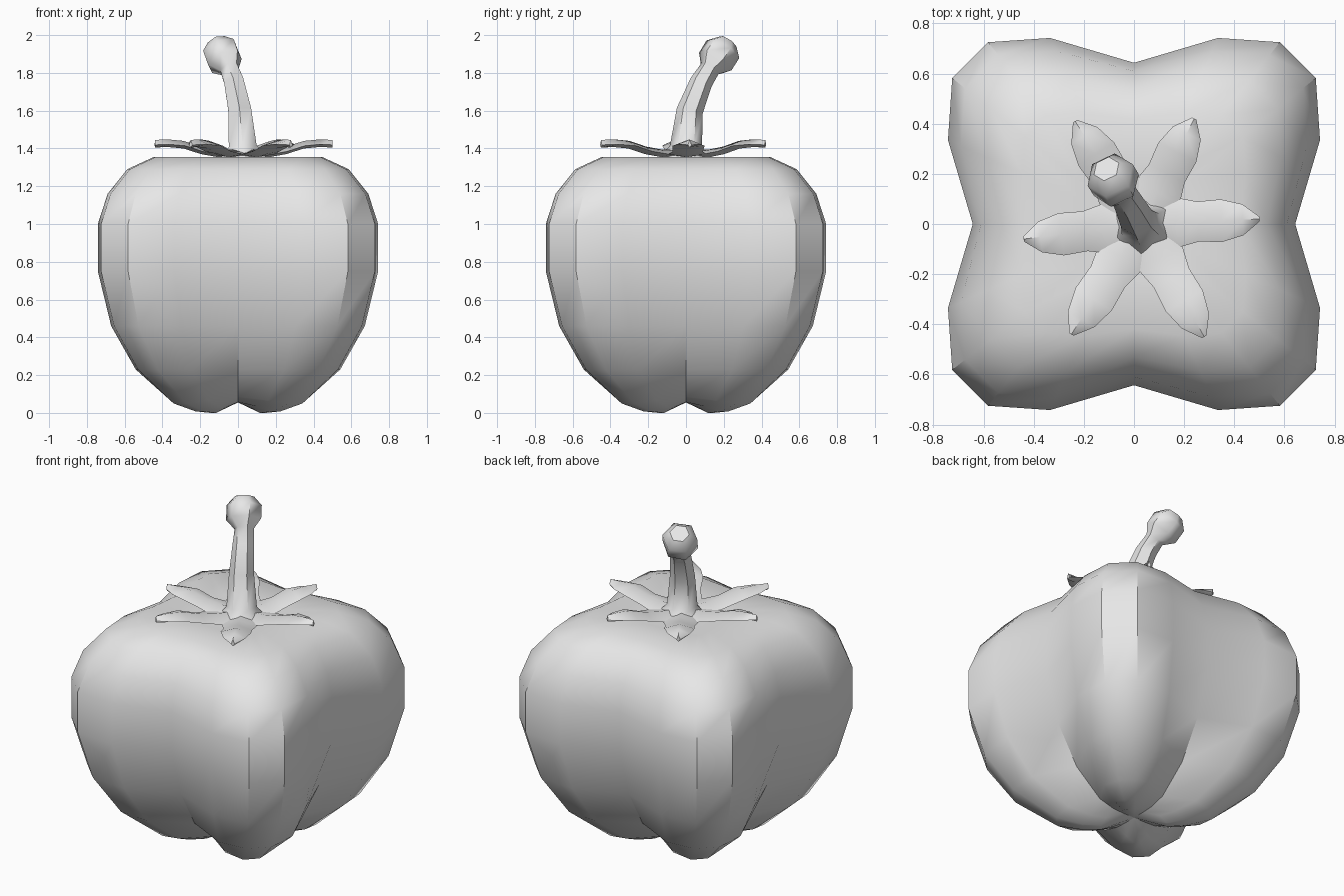
import bpy, math
from mathutils import Vector

if "Cube" in bpy.data.objects:
    bpy.data.objects.remove(bpy.data.objects["Cube"], do_unlink=True)

grey = bpy.data.materials.new("plain_grey")
grey.use_nodes = True
grey.diffuse_color = (0.8, 0.8, 0.8, 1)
grey.node_tree.nodes["Principled BSDF"].inputs["Base Color"].default_value = (0.8, 0.8, 0.8, 1)


def loft(name, rings, angle, start=None, end=None):
    """Skin equal-sized rings; close each end with a point or a flat face."""
    n = len(rings[0])
    verts = [v for ring in rings for v in ring]
    faces = [(r * n + i, r * n + (i + 1) % n, (r + 1) * n + (i + 1) % n, (r + 1) * n + i)
             for r in range(len(rings) - 1) for i in range(n)]
    first = list(range(n))
    last = [(len(rings) - 1) * n + i for i in first]
    for loop, tip in ((first[::-1], start), (last, end)):
        if tip is None:
            faces.append(loop)
        else:
            verts.append(tip)
            faces += [(loop[i], loop[(i + 1) % n], len(verts) - 1) for i in range(n)]
    mesh = bpy.data.meshes.new(name)
    mesh.from_pydata([tuple(v) for v in verts], [], faces)
    mesh.materials.append(grey)
    obj = bpy.data.objects.new(name, mesh)
    bpy.context.collection.objects.link(obj)
    bpy.ops.object.select_all(action='DESELECT')
    obj.select_set(True)
    bpy.context.view_layer.objects.active = obj
    bpy.ops.object.shade_smooth_by_angle(angle=math.radians(angle))
    return obj


# Four-lobed fruit: height, lobe scale, crease radius, crease lift
LOBE = [(0.742, 0.335), (0.725, 0.582), (0.582, 0.725), (0.335, 0.742)]
LEVELS = [(0, 0.2, 0.08, 0.055), (0.008, 0.31, 0.15, 0.05), (0.05, 0.47, 0.25, 0.035),
          (0.23, 0.73, 0.42, 0), (0.46, 0.905, 0.555, 0), (0.75, 1, 0.64, 0),
          (1.0, 1, 0.643, 0), (1.16, 0.93, 0.61, 0), (1.29, 0.79, 0.53, 0),
          (1.355, 0.6, 0.42, 0), (1.35, 0.3, 0.22, 0)]


def lobed_ring(z, scale, crease, lift):
    ring = []
    for k in range(4):
        c, s = round(math.cos(k * math.pi / 2)), round(math.sin(k * math.pi / 2))
        quarter = [(crease, 0, z + lift)]
        quarter += [(x * scale, y * scale, z + (lift / 2 if i in (0, 3) else 0))
                    for i, (x, y) in enumerate(LOBE)]
        ring += [(x * c - y * s, x * s + y * c, h) for x, y, h in quarter]
    return ring


loft("fruit_body", [lobed_ring(*level) for level in LEVELS], 38,
     start=(0, 0, 0.055), end=(0, 0, 1.34))

# Bent six-sided stem ending in a knob: x, y, z, radius
STEM = [(0.03, 0, 1.35, 0.14), (0.025, 0, 1.41, 0.085), (0.01, 0.02, 1.6, 0.07),
        (-0.02, 0.08, 1.75, 0.06), (-0.045, 0.125, 1.82, 0.055),
        (-0.07, 0.155, 1.86, 0.1), (-0.095, 0.195, 1.925, 0.1), (-0.11, 0.22, 1.965, 0.055)]
centres = [Vector(p[:3]) for p in STEM]
rings = []
for i, p in enumerate(STEM):
    axis = (centres[min(i + 1, len(STEM) - 1)] - centres[max(i - 1, 0)]).normalized()
    if i == 0:
        axis = Vector((0, 0, 1))
    side = Vector((0, 1, 0)).cross(axis).normalized()
    other = axis.cross(side)
    rings.append([centres[i] + p[3] * (side * math.cos(a) + other * math.sin(a))
                  for a in (math.radians(30 + 60 * j) for j in range(6))])
loft("stem", rings, 50)

# Six curling calyx leaves: tip positions, shared stations along each leaf
TIPS = [(0.5, 0.02), (0.24, 0.42), (-0.235, 0.41), (-0.44, -0.06), (-0.25, -0.44), (0.28, -0.45)]
STATIONS = [(0.02, 0.06, 1.37), (0.3, 0.1, 1.375), (0.48, 0.08, 1.39), (0.68, 0.085, 1.42),
            (0.86, 0.062, 1.428), (1, 0.01, 1.425)]
for number, tip in enumerate(TIPS):
    root = Vector((0.03, 0, 0))
    reach = Vector((*tip, 0)) - root
    across = Vector((-reach.y, reach.x, 0)).normalized()
    leaf = []
    for t, width, z in STATIONS:
        mid = root + reach * t + Vector((0, 0, z))
        up = Vector((0, 0, 0.02))
        leaf.append([mid + across * width - up * 0.3, mid - up,
                     mid - across * width - up * 0.3, mid + up])
    obj = loft(f"calyx_leaf_{number + 1}", leaf, 50)
    obj.data.flip_normals()
